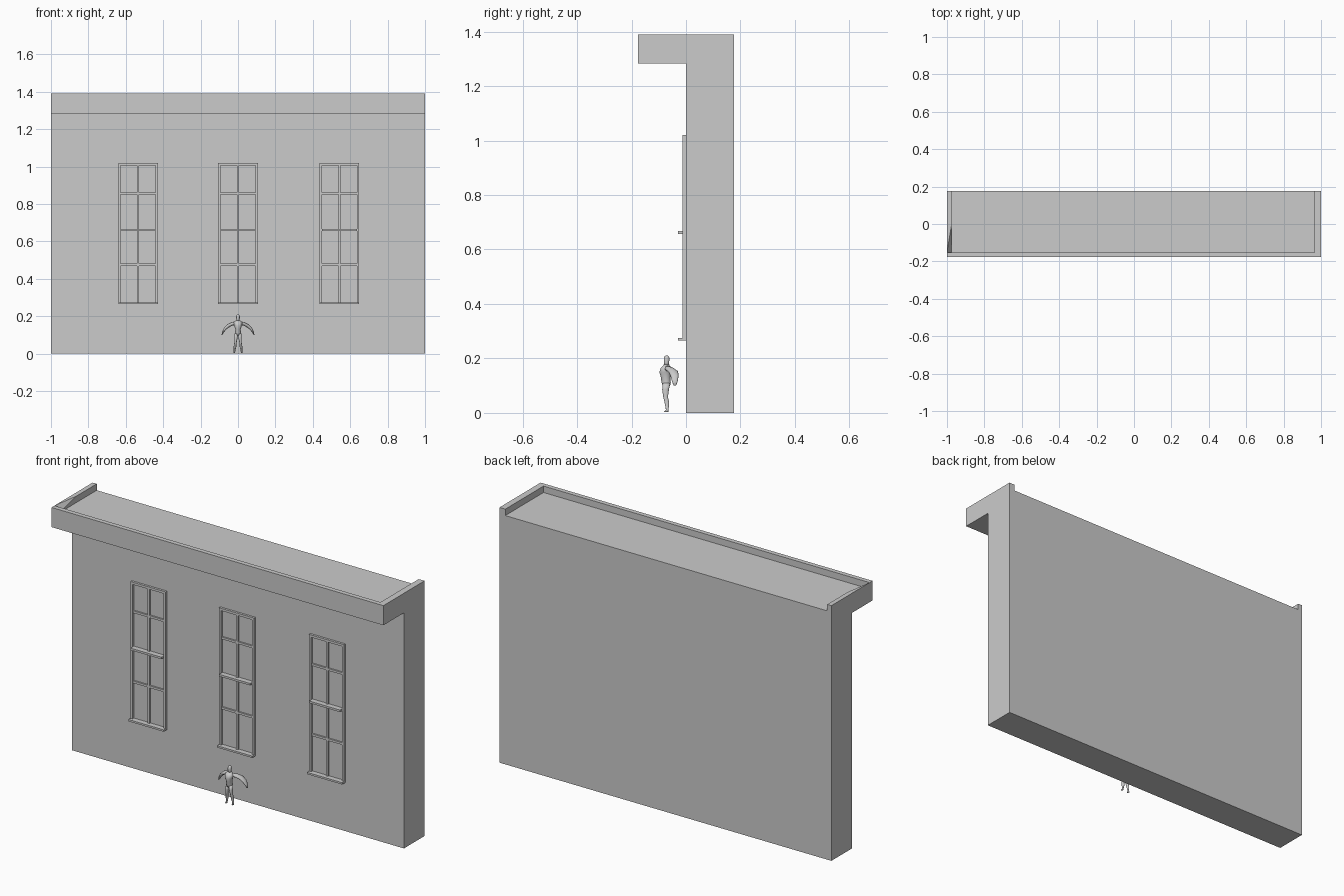
import bpy, bmesh, math
from mathutils import Vector

if "Cube" in bpy.data.objects:
    bpy.data.objects.remove(bpy.data.objects["Cube"])

stone = bpy.data.materials.new("plain_grey")
stone.diffuse_color = (0.6, 0.6, 0.6, 1)
stone.use_nodes = True
stone.node_tree.nodes["Principled BSDF"].inputs["Base Color"].default_value = stone.diffuse_color


def finish(name, bm, smooth=False):
    bmesh.ops.recalc_face_normals(bm, faces=bm.faces[:])
    me = bpy.data.meshes.new(name)
    bm.to_mesh(me)
    bm.free()
    me.materials.append(stone)
    ob = bpy.data.objects.new(name, me)
    bpy.context.collection.objects.link(ob)
    if smooth:
        for p in me.polygons:
            p.use_smooth = True
    return ob


def extrude_x(name, profile, x0, x1):
    """Extrude a (y, z) outline between two x positions."""
    bm = bmesh.new()
    f = bm.faces.new([bm.verts.new((x0, y, z)) for y, z in profile])
    new = bmesh.ops.extrude_face_region(bm, geom=[f])["geom"]
    bmesh.ops.translate(bm, vec=(x1 - x0, 0, 0),
                        verts=[v for v in new if isinstance(v, bmesh.types.BMVert)])
    return finish(name, bm)


def box(name, x, y, z):
    return extrude_x(name, [(y[0], z[0]), (y[1], z[0]), (y[1], z[1]), (y[0], z[1])], *x)


def tube(name, rings, sides=10, mirror=False):
    """Tapered limb along points (x, y, z, radius across, radius in depth)."""
    bm = bmesh.new()
    for s in ((1, -1) if mirror else (1,)):
        pts = [Vector((s * r[0], r[1], r[2])) for r in rings]
        loops = []
        for i, p in enumerate(pts):
            d = pts[min(i + 1, len(pts) - 1)] - pts[max(i - 1, 0)]
            u = Vector((d.z, 0, -d.x)).normalized()
            loops.append([bm.verts.new(p + u * rings[i][3] * math.cos(a) + Vector((0, rings[i][4] * math.sin(a), 0)))
                          for a in (2 * math.pi * k / sides for k in range(sides))])
        for a, b in zip(loops, loops[1:]):
            for k in range(sides):
                n = (k + 1) % sides
                bm.faces.new((a[k], a[n], b[n], b[k]))
        bm.faces.new(loops[0])
        bm.faces.new(loops[-1])
    return finish(name, bm, True)


# Wall with overhanging cornice and sunken roof, open at the back
TOP, ROOF = 1.39, 1.355
extrude_x("wall_and_cornice",
          [(0.177, 0), (0, 0), (0, 1.283), (-0.177, 1.283), (-0.177, TOP),
           (-0.152, TOP), (-0.152, ROOF), (0.177, ROOF)], -1, 1)
box("right_parapet", (0.965, 1), (-0.152, 0.177), (ROOF, TOP))
box("left_parapet", (-1, -0.975), (0, 0.177), (ROOF, TOP))

# Left parapet end, its inner edge sloping down to the roof
bm = bmesh.new()
for p in ((-1, 0, TOP), (-0.975, 0, TOP), (-1, 0, ROOF), (-0.975, 0, ROOF),
          (-1, -0.152, TOP), (-1, -0.152, ROOF), (-0.975, -0.152, ROOF)):
    bm.verts.new(p)
bmesh.ops.convex_hull(bm, input=bm.verts[:])
finish("left_parapet_slope", bm)

# Three tall sash windows
Z0, Z1, HALF, W = 0.265, 1.02, 0.106, 0.013
for label, cx in (("left", -0.534), ("middle", 0.0), ("right", 0.542)):
    n = label + "_window_"
    for s in (-1, 1):
        box(n + "side", sorted((cx + s * HALF, cx + s * (HALF - W))), (-0.012, 0.002), (Z0, Z1))
    span = (cx - HALF + W, cx + HALF - W)
    box(n + "head", span, (-0.012, 0.002), (Z1 - W, Z1))
    box(n + "sill", (cx - HALF, cx + HALF), (-0.029, 0.002), (Z0, Z0 + 0.01))
    box(n + "meeting_rail", span, (-0.029, 0.002), (0.656, 0.667))
    box(n + "upright_bar", (cx - 0.006, cx + 0.006), (-0.009, 0.002), (Z0, Z1 - W))
    for z in (0.475, 0.857):
        box(n + "cross_bar", span, (-0.0085, 0.002), (z - 0.006, z + 0.006))

# Small standing figure in front of the wall
tube("figure_torso", [(0, -0.072, 0.098, 0.015, 0.014), (0, -0.073, 0.112, 0.016, 0.018),
                      (0, -0.075, 0.13, 0.014, 0.018), (0, -0.077, 0.15, 0.020, 0.022),
                      (0, -0.075, 0.166, 0.024, 0.018), (0, -0.071, 0.178, 0.011, 0.010)])
tube("figure_head", [(0, -0.071, 0.174, 0.008, 0.008), (0, -0.072, 0.184, 0.009, 0.010),
                     (0, -0.071, 0.198, 0.010, 0.011), (0, -0.071, 0.207, 0.008, 0.009),
                     (0, -0.071, 0.21, 0.004, 0.005)])
tube("figure_arms", [(0.012, -0.07, 0.163, 0.011, 0.012), (0.03, -0.058, 0.160, 0.009, 0.016),
                     (0.05, -0.046, 0.150, 0.009, 0.018), (0.068, -0.042, 0.135, 0.007, 0.015),
                     (0.08, -0.041, 0.116, 0.005, 0.011), (0.086, -0.041, 0.101, 0.002, 0.005)], mirror=True)
tube("figure_legs", [(0.008, -0.072, 0.108, 0.010, 0.014), (0.011, -0.075, 0.085, 0.009, 0.013),
                     (0.014, -0.075, 0.058, 0.006, 0.009), (0.016, -0.07, 0.038, 0.007, 0.009),
                     (0.019, -0.069, 0.012, 0.004, 0.005), (0.020, -0.072, 0.004, 0.005, 0.009)], mirror=True)
